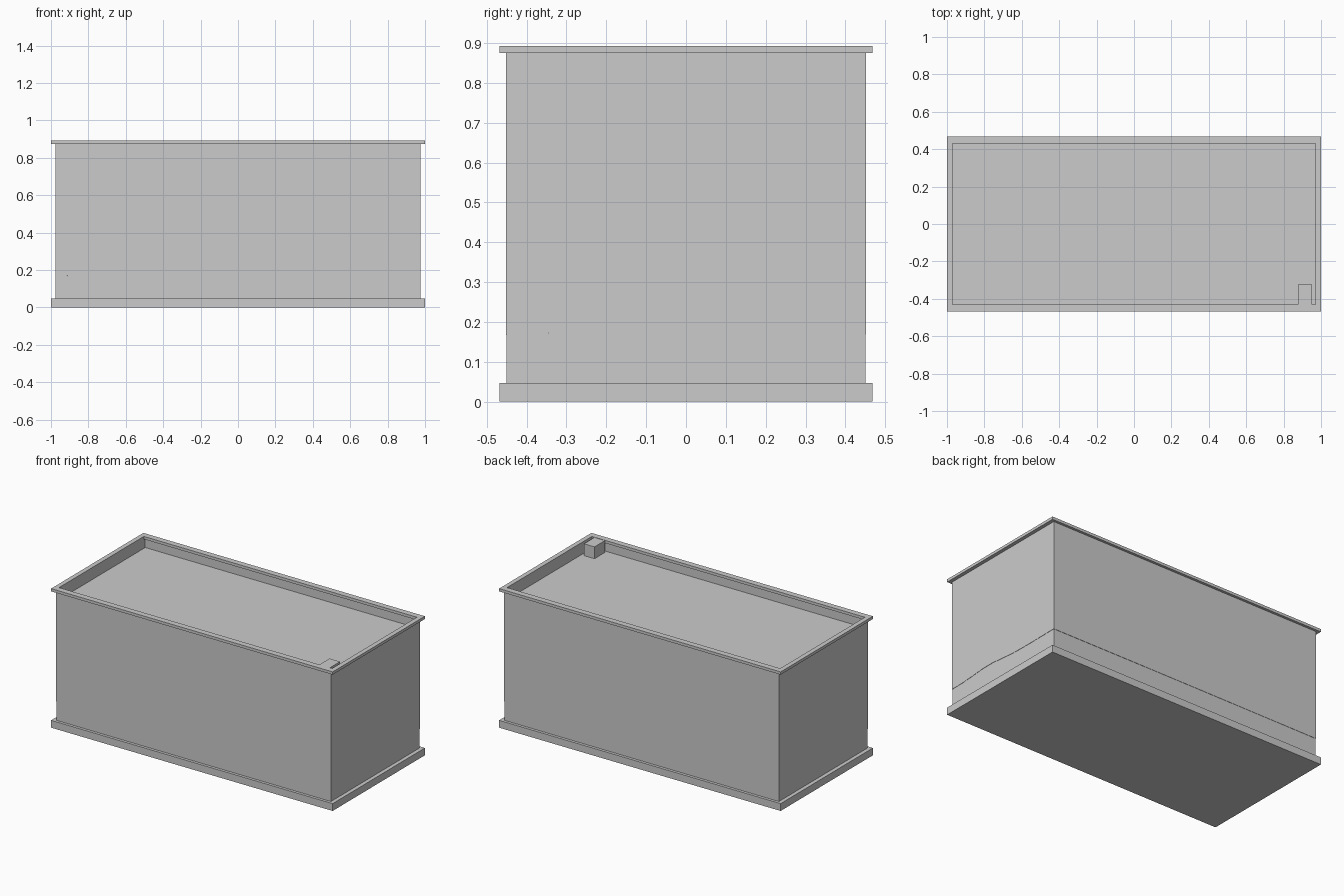
import bpy, math

if "Cube" in bpy.data.objects:
    bpy.data.objects.remove(bpy.data.objects["Cube"])


def make(name, verts, faces):
    mesh = bpy.data.meshes.new(name)
    mesh.from_pydata(verts, [], faces)
    mesh.update()
    ob = bpy.data.objects.new(name, mesh)
    bpy.context.collection.objects.link(ob)
    return ob


def box(name, x0, x1, y0, y1, z0, z1):
    bpy.ops.mesh.primitive_cube_add(size=1, location=((x0 + x1) / 2, (y0 + y1) / 2, (z0 + z1) / 2))
    ob = bpy.context.object
    ob.name = name
    ob.scale = (x1 - x0, y1 - y0, z1 - z0)
    bpy.ops.object.transform_apply(location=False, rotation=False, scale=True)
    return ob


def bed(x, y):
    """Height of the gently mounded gravel."""
    mound = 0.02 * math.exp(-((x - 1) / 0.5) ** 2 - ((y + 0.13) / 0.16) ** 2)
    mound += 0.02 * math.exp(-((x + 1) / 0.5) ** 2 - ((y - 0.1) / 0.2) ** 2)
    return 0.17 + mound + 0.005 * math.cos(2.5 * x) * math.cos(3 * y)


NX, NY = 20, 10


def rim(hx, hy):
    """Points around a rectangle, counter-clockwise from above."""
    pts = [(-hx + 2 * hx * i / NX, -hy) for i in range(NX)]
    pts += [(hx, -hy + 2 * hy * j / NY) for j in range(NY)]
    return pts + [(-x, -y) for x, y in pts]


def walls(n):
    return [(i, (i + 1) % n, n + (i + 1) % n, n + i) for i in range(n)]


# Base slab
box("base", -1, 1, -0.468, 0.468, 0, 0.047)

# Top frame: rectangular ring
outer = [(-1, -0.468), (1, -0.468), (1, 0.468), (-1, 0.468)]
inner = [(-0.97, -0.43), (0.97, -0.43), (0.97, 0.43), (-0.97, 0.43)]
verts = [(x, y, z) for z in (0.875, 0.893) for ring in (outer, inner) for x, y in ring]
faces = []
for i in range(4):
    j = (i + 1) % 4
    faces += [(i, j, 8 + j, 8 + i), (4 + j, 4 + i, 12 + i, 12 + j),
              (8 + i, 8 + j, 12 + j, 12 + i), (j, i, 4 + i, 4 + j)]
make("top_frame", verts, faces)

# Glass walls, lower edge following the gravel
pts = rim(0.977, 0.452)
n = len(pts)
glass = make("glass_walls", [(x, y, bed(x, y)) for x, y in pts] + [(x, y, 0.878) for x, y in pts], walls(n))
mod = glass.modifiers.new("thickness", "SOLIDIFY")
mod.thickness = 0.006
mod.offset = -1

# Gravel: side skirt plus mounded top
hx, hy = 0.975, 0.45
pts = rim(hx, hy)
verts = [(x, y, 0.03) for x, y in pts] + [(x, y, bed(x, y)) for x, y in pts]
faces = walls(n) + [tuple(reversed(range(n)))]
start = len(verts)
for j in range(NY + 1):
    for i in range(NX + 1):
        x, y = -hx + 2 * hx * i / NX, -hy + 2 * hy * j / NY
        verts.append((x, y, bed(x, y)))
for j in range(NY):
    for i in range(NX):
        a = start + j * (NX + 1) + i
        faces.append((a, a + 1, a + NX + 2, a + NX + 1))
make("gravel", verts, faces)

# Water, its surface a little below the frame
pts = rim(0.9715, 0.4465)
make("water", [(x, y, bed(x, y)) for x, y in pts] + [(x, y, 0.815) for x, y in pts],
     walls(n) + [tuple(range(n, 2 * n))])

# Filter box in the front right corner
box("filter_box", 0.877, 0.952, -0.43, -0.324, 0.6, 0.891)
